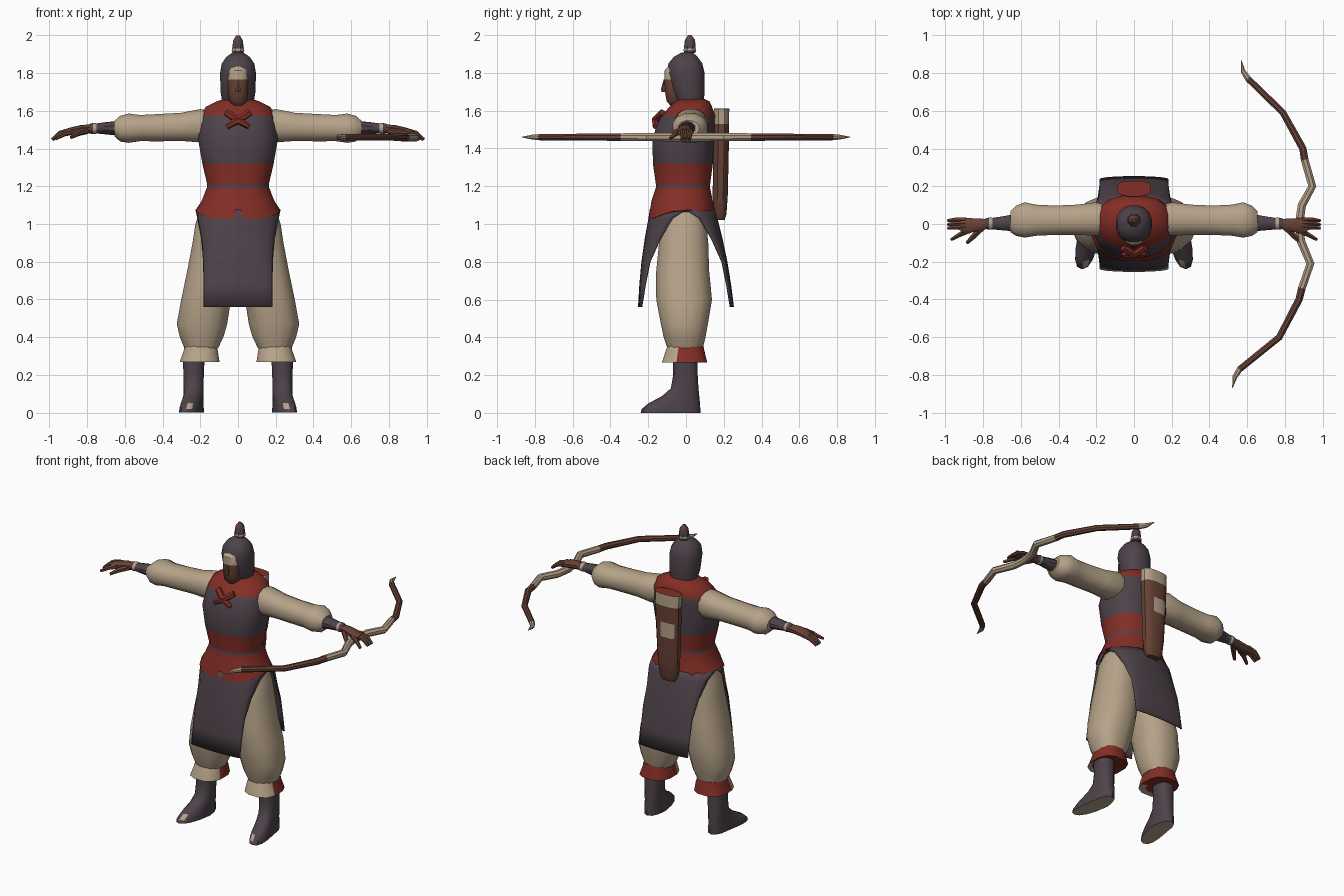
import bpy, bmesh, math
from mathutils import Vector

# ---- flat colours ----
CHAR, CLOTH, RED, BROWN = range(4)
MATS = []
for name, col in (("charcoal cloth", (0.075, 0.055, 0.068)), ("beige linen", (0.47, 0.365, 0.25)),
                  ("deep red cloth", (0.23, 0.027, 0.019)), ("brown leather", (0.135, 0.054, 0.036))):
    m = bpy.data.materials.new(name)
    m.diffuse_color = (*col, 1)
    MATS.append(m)


def finish(name, bm, rule, mirror=False, angle=40):
    """Turn a bmesh into a coloured, smooth-shaded object."""
    bmesh.ops.recalc_face_normals(bm, faces=bm.faces)
    for f in bm.faces:
        f.material_index = rule(f.calc_center_median(), f.normal) if callable(rule) else rule
    me = bpy.data.meshes.new(name)
    bm.to_mesh(me)
    bm.free()
    for m in MATS:
        me.materials.append(m)
    ob = bpy.data.objects.new(name, me)
    bpy.context.collection.objects.link(ob)
    bpy.ops.object.select_all(action='DESELECT')
    ob.select_set(True)
    bpy.context.view_layer.objects.active = ob
    bpy.ops.object.shade_smooth_by_angle(angle=math.radians(angle))
    if mirror:
        ob.modifiers.new("Mirror", 'MIRROR').use_mirror_merge = False
    return ob


def loft(name, rings, rule, n=16, power=2.0, mirror=False, warp=None, angle=40):
    """Skin superellipse rings given as (centre, u axis, v axis)."""
    bm = bmesh.new()
    loops = []
    for c, u, v in rings:
        loop = []
        for i in range(n):
            a = 2 * math.pi * (i + 0.5) / n
            ca, sa = math.cos(a), math.sin(a)
            p = c + u * math.copysign(abs(ca) ** (2 / power), ca) + v * math.copysign(abs(sa) ** (2 / power), sa)
            loop.append(bm.verts.new(warp(p) if warp else p))
        loops.append(loop)
    for a, b in zip(loops, loops[1:]):
        for i in range(n):
            j = (i + 1) % n
            bm.faces.new((a[i], a[j], b[j], b[i]))
    bm.faces.new(loops[0])
    bm.faces.new(loops[-1])
    return finish(name, bm, rule, mirror, angle)


def up(z, x0, x1, y0, y1):
    """Horizontal ring at height z."""
    return (Vector(((x0 + x1) / 2, (y0 + y1) / 2, z)), Vector(((x1 - x0) / 2, 0, 0)), Vector((0, (y1 - y0) / 2, 0)))


def out(x, y0, y1, z0, z1):
    """Upright ring across an arm at distance x."""
    return (Vector((x, (y0 + y1) / 2, (z0 + z1) / 2)), Vector((0, (y1 - y0) / 2, 0)), Vector((0, 0, (z1 - z0) / 2)))


def tube(name, pts, radii, rule, n=8, mirror=False):
    """Round tube along a path."""
    pts = [Vector(p) for p in pts]
    rings = []
    for i, p in enumerate(pts):
        t = (pts[min(i + 1, len(pts) - 1)] - pts[max(i - 1, 0)]).normalized()
        u = t.cross(Vector((0, 0, 1))).normalized()
        rings.append((p, u * radii[i], u.cross(t) * radii[i]))
    return loft(name, rings, rule, n, mirror=mirror)


def sym(rows):
    return [up(z, -x, x, y0, y1) for z, x, y0, y1 in rows]


# ---- torso: red waist, thin dark belt, dark chest, red collar ----
def torso_colour(c, n):
    if 1.192 < c.z < 1.21:
        return CHAR
    return RED if c.z < 1.32 or c.z > 1.575 else CHAR


def hip_arch(p):
    if p.z < 1.04:
        p.z += 0.045 * max(0, 1 - (p.y / 0.17) ** 2)
    return p


loft("torso", sym([(1.03, .228, -.2, .158), (1.12, .197, -.186, .145), (1.192, .168, -.162, .13),
                   (1.21, .166, -.162, .13), (1.32, .192, -.178, .145), (1.45, .215, -.18, .15),
                   (1.53, .205, -.155, .155), (1.575, .197, -.13, .155), (1.62, .175, -.09, .14),
                   (1.65, .115, -.055, .125), (1.665, .07, -.04, .09)]),
     torso_colour, power=2.4, warp=hip_arch)

# ---- knot on the chest ----
for label, s in (("left", -1), ("right", 1)):
    tube("chest_knot_" + label, [(-s * .06, -.163, 1.515), (0, -.163, 1.55), (s * .06, -.125, 1.59)],
         [.014, .02, .02], RED, 6)


# ---- front and back apron panels ----
def apron(name, s, inset):
    rows = [(1.075, .222, .188, 0), (1.03, .212, .195, .07), (.92, .19, .215, .135),
            (.8, .182, .232, .19), (.68, .18, .243, .215), (.56, .18, .25, .235)]
    bm = bmesh.new()
    grid = []
    for z, hw, yc, ye in rows:
        k = inset * (z - .56) / .5
        grid.append([bm.verts.new((hw * math.sin(a), s * (ye + max(yc - k - ye, .0) * math.cos(a)), z))
                     for a in (math.pi * (i / 10 - .5) for i in range(11))])
    for a, b in zip(grid, grid[1:]):
        for i in range(10):
            bm.faces.new((a[i], a[i + 1], b[i + 1], b[i]))
    ob = finish(name, bm, CHAR)
    sol = ob.modifiers.new("Thickness", 'SOLIDIFY')
    sol.thickness, sol.offset = .008, 0


apron("front_apron", -1, 0)
apron("back_apron", 1, .035)

# ---- baggy trousers, cuffs and boots ----
loft("trouser_leg", [up(1.08, .0, .2, -.1, .09), up(1.0, -.01, .228, -.135, .11), up(.9, -.005, .243, -.145, .12),
                     up(.75, .0, .272, -.16, .125), up(.6, .035, .303, -.16, .14), up(.47, .055, .327, -.135, .118),
                     up(.4, .075, .31, -.12, .105), up(.34, .105, .285, -.1, .09)], CLOTH, power=2.3, mirror=True)
loft("trouser_cuff", [up(.355, .115, .285, -.1, .095), up(.33, .105, .29, -.11, .1), up(.268, .095, .312, -.13, .115),
                      up(.275, .14, .29, -.1, .08)],
     lambda c, n: CLOTH if c.y < -.05 else RED, n=12, power=2.6, mirror=True)


def splay(p):
    p.x -= .2 * min(p.y + .05, 0)
    return p


def boot_colour(c, n):
    if n.z < -.8:
        return CLOTH
    return CLOTH if c.y < -.16 and .03 < c.z < .1 and abs(c.x - .262) < .016 else CHAR


loft("boot", [up(.31, .175, .295, -.07, .062), up(.2, .18, .29, -.068, .062), up(.13, .182, .29, -.08, .066),
              up(.09, .182, .29, -.125, .07), up(.05, .182, .292, -.2, .074), up(.02, .18, .295, -.235, .076),
              up(0, .18, .295, -.24, .076)], boot_colour, n=14, power=2.4, mirror=True, warp=splay)

# ---- arms ----
loft("sleeve", [out(.14, -.05, .1, 1.45, 1.6), out(.2, -.065, .118, 1.43, 1.612), out(.3, -.06, .105, 1.438, 1.592),
                out(.42, -.06, .1, 1.436, 1.585), out(.52, -.065, .105, 1.437, 1.58), out(.58, -.075, .118, 1.428, 1.588),
                out(.625, -.065, .1, 1.435, 1.575), out(.655, -.045, .07, 1.465, 1.548)],
     CLOTH, n=12, power=2.3, mirror=True)
loft("forearm", [out(.63, -.042, .055, 1.468, 1.547), out(.70, -.035, .042, 1.475, 1.54), out(.75, -.03, .034, 1.48, 1.533),
                 out(.756, -.032, .036, 1.477, 1.536), out(.768, -.032, .036, 1.477, 1.536), out(.79, -.027, .03, 1.48, 1.53)],
     lambda c, n: CLOTH if .75 < c.x < .769 else CHAR, n=10, mirror=True)
loft("palm", [out(.77, -.025, .028, 1.482, 1.528), out(.83, -.04, .03, 1.478, 1.525), out(.88, -.05, .034, 1.472, 1.514),
              out(.92, -.045, .034, 1.468, 1.502)], BROWN, n=10, power=2.4, mirror=True)
for i, y in enumerate((.022, .002, -.018)):
    tube("finger_%d" % (i + 1), [(.89, y, 1.495), (.945, y, 1.48), (.985, y - .004, 1.447)], [.015, .014, .009],
         BROWN, 6, True)
tube("finger_4", [(.87, -.035, 1.49), (.92, -.055, 1.478), (.968, -.082, 1.452)], [.015, .014, .009], BROWN, 6, True)
tube("thumb", [(.80, -.015, 1.495), (.845, -.06, 1.483), (.885, -.1, 1.46)], [.018, .017, .01], BROWN, 6, True)

# ---- head: neck, hood, face, nose and topknot ----
loft("neck", sym([(1.6, .06, -.04, .07), (1.7, .055, -.05, .06)]), CHAR, n=10)
loft("hood", sym([(1.645, .085, -.05, .095), (1.7, .094, -.075, .1), (1.8, .097, -.1, .1), (1.85, .088, -.095, .088),
                  (1.885, .064, -.065, .062), (1.905, .035, -.03, .04), (1.912, .015, -.0, .03)]), CHAR, power=2.2)
loft("face", sym([(1.628, .028, -.085, 0), (1.65, .048, -.104, 0), (1.70, .055, -.113, 0), (1.765, .056, -.115, 0),
                  (1.815, .052, -.114, 0), (1.835, .042, -.095, 0)]),
     lambda c, n: CLOTH if c.z > 1.765 else BROWN, n=12, power=2.5)
loft("nose", sym([(1.70, .014, -.13, -.1), (1.715, .015, -.132, -.1), (1.765, .008, -.118, -.1)]), BROWN, n=6)
loft("topknot", sym([(1.905, .03, -.01, .05), (1.918, .036, -.016, .056), (1.93, .034, -.014, .054),
                     (1.975, .027, -.008, .05), (2.0, .01, .01, .03)]),
     lambda c, n: CLOTH if 1.918 < c.z < 1.93 else (BROWN if c.z > 1.975 else CHAR), n=8)


# ---- quiver on the back ----
def quiver_colour(c, n):
    if n.z > .8:
        return RED
    if c.z > 1.53 or (1.32 < c.z < 1.42 and n.y > .5 and -.06 < c.x < .02):
        return CLOTH
    return BROWN


loft("quiver", sym([(1.02, .045, .155, .205), (1.05, .062, .145, .215), (1.15, .074, .14, .222), (1.32, .082, .142, .226),
                    (1.42, .086, .144, .228), (1.53, .09, .145, .23), (1.61, .092, .146, .23),
                    (1.611, .075, .158, .218)]), quiver_colour, n=12, power=2.8)


# ---- recurve bow held in one hand ----
def bow_colour(c, n):
    return CLOTH if abs(c.y) < .36 or abs(c.y) > .765 else BROWN


tube("bow", [(.522, -.868, 1.46), (.535, -.81, 1.46), (.56, -.77, 1.46), (.77, -.6, 1.46), (.875, -.4, 1.46), (.89, -.34, 1.46),
             (.935, -.21, 1.46), (.885, -.09, 1.46), (.875, 0, 1.46), (.89, .1, 1.46), (.945, .2, 1.46),
             (.905, .34, 1.46), (.895, .4, 1.46), (.79, .59, 1.46), (.605, .77, 1.46), (.578, .81, 1.46), (.568, .868, 1.46)],
     [.002, .014, .018, .019, .021, .022, .023, .024, .024, .024, .023, .022, .021, .019, .018, .014, .002], bow_colour)
